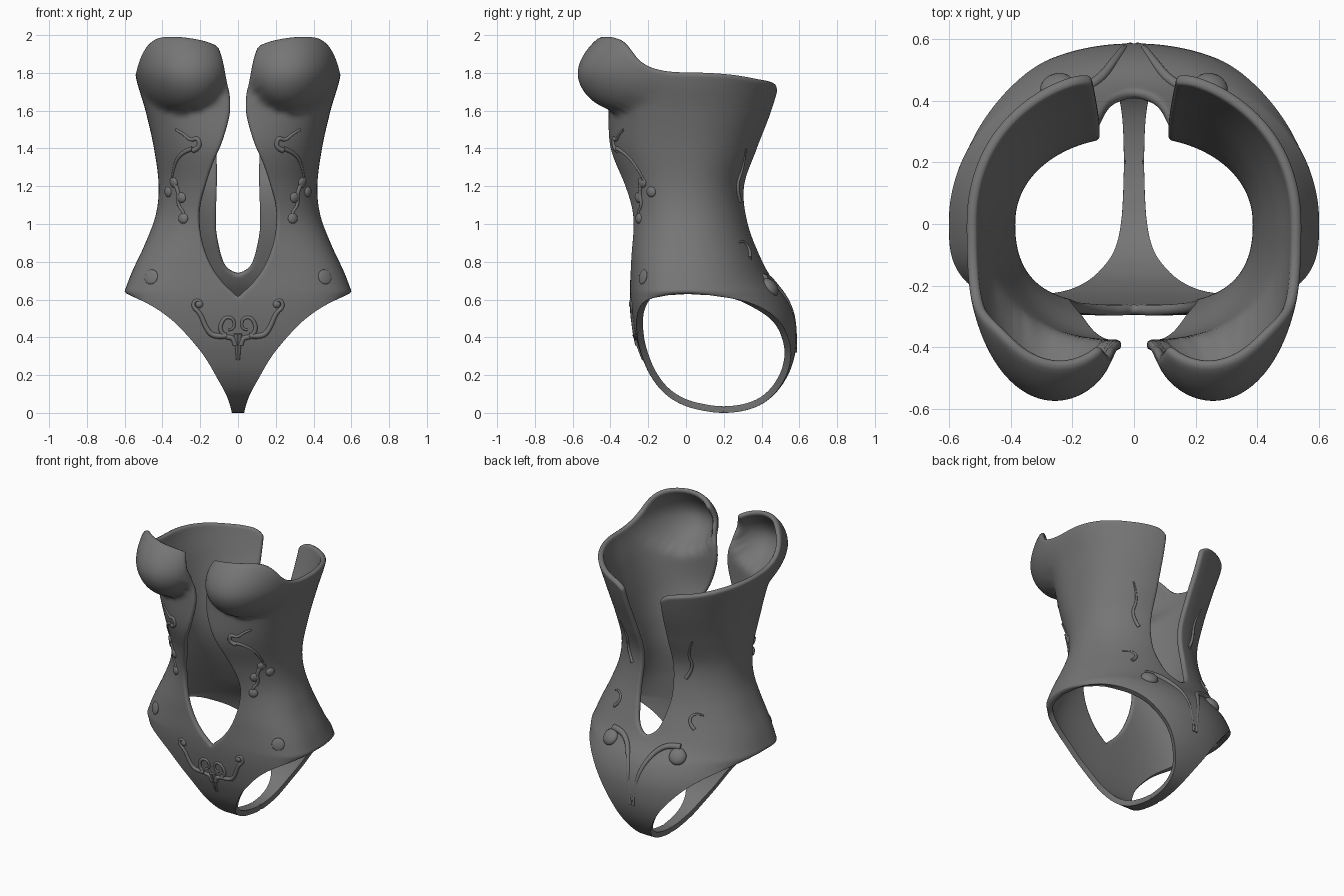
import bpy, bmesh, math
from mathutils import Vector

cube = bpy.data.objects.get("Cube")
if cube:
    bpy.data.objects.remove(cube)

metal = bpy.data.materials.new("dark grey")
metal.use_nodes = True
GREY = (0.18, 0.18, 0.18, 1)
metal.diffuse_color = GREY
metal.node_tree.nodes["Principled BSDF"].inputs["Base Color"].default_value = GREY


def smooth(table, z, key=math.sqrt):
    """Hermite interpolation through a short table of (height, value)."""
    p = [(key(a), b) for a, b in table]
    t = min(max(key(max(z, 0)), p[0][0]), p[-1][0])
    i = next((k for k in range(len(p) - 1) if t <= p[k + 1][0]), len(p) - 2)

    def slope(k):
        a, b = p[max(k - 1, 0)], p[min(k + 1, len(p) - 1)]
        return (b[1] - a[1]) / (b[0] - a[0])
    h = p[i + 1][0] - p[i][0]
    f = (t - p[i][0]) / h
    return ((2*f**3 - 3*f*f + 1) * p[i][1] + (f**3 - 2*f*f + f) * h * slope(i)
            + (3*f*f - 2*f**3) * p[i + 1][1] + (f**3 - f*f) * h * slope(i + 1))


# Body profiles by height
HIP, WAIST = 0.635, 1.2
HALF_WIDTH = [(HIP, .605), (.75, .56), (.9, .49), (1.05, .435), (1.2, .42),
              (1.4, .445), (1.6, .49), (1.8, .545), (2, .55)]
FRONT = [(0, .2), (.01, .1), (.035, 0), (.1, -.11), (.2, -.19), (.3, -.235), (.4, -.265),
         (.6, -.295), (.8, -.295), (1, -.3), (1.2, -.345), (1.4, -.405), (1.6, -.41),
         (1.8, -.4), (2, -.34)]
BACK = [(0, .2), (.01, .3), (.04, .39), (.1, .47), (.2, .54), (.3, .575), (.4, .585),
        (.5, .575), (.6, .535), (.7, .46), (.8, .41), (1, .34), (1.2, .32), (1.4, .39),
        (1.6, .47), (1.8, .53)]
LEG_EDGE = [(0, .032), (.03, .04), (.1, .065), (.2, .12), (.3, .18), (.4, .26),
            (.5, .36), (.58, .48), (HIP, .605)]
FRONT_SLIT = [(.62, 0), (.67, .06), (.76, .13), (.87, .18), (1, .208), (1.1, .205),
              (1.22, .17), (1.33, .13), (1.42, .09), (1.55, .05), (1.62, .04),
              (1.75, .05), (1.88, .075), (1.95, .1)]
BACK_SLIT = [(.74, 0), (.76, .04), (.8, .075), (.9, .105), (1, .12), (1.3, .115), (1.7, .14)]
FRONT_SQUARENESS = [(.6, 3), (.8, 2.8), (1.1, 2.3), (1.5, 2.5), (1.8, 3)]
# Top rim height by fraction across each half
FRONT_RIM = [(0, 1.945), (.1, 1.968), (.3, 1.99), (.55, 2), (.76, 1.985), (.9, 1.92), (1, 1.8)]
BACK_RIM = [(0, 1.7), (.12, 1.735), (.3, 1.75), (.6, 1.765), (1, 1.8)]


def surface(front, x, z):
    """Depth of the outer skin at a given x and height."""
    centre = smooth(FRONT if front else BACK, z)
    n = smooth(FRONT_SQUARENESS, z) if front else 2.1
    depth = abs(centre) if z >= .6 else (.295 if front else .535)
    s = min(abs(x) / smooth(HALF_WIDTH, z), 1)
    fall = depth * (1 - max(0, 1 - s**n) ** (1 / n))
    if not front:
        return centre - fall
    r2 = ((abs(x) - .3) / .245) ** 2 + ((z - 1.83) / .235) ** 2
    return centre + fall - .195 * max(0, 1 - r2) ** .6


# Shell: one half as conforming front and back grids, welded at the side seam
COLS, LOW, HIGH = 26, 46, 58
r_hip, r_top = math.sqrt(HIP), math.sqrt(2)
rows = [(r_hip * i / LOW) ** 2 for i in range(LOW)]
rows += [(r_hip + (r_top - r_hip) * i / HIGH) ** 2 for i in range(HIGH + 1)]
bm = bmesh.new()
for front in (True, False):
    grid = []
    for row, v in enumerate(rows):
        line = []
        for c in range(COLS + 1):
            s = math.sin(c / COLS * math.pi / 2)
            top = smooth(FRONT_RIM if front else BACK_RIM, s, float)
            z = v if v < WAIST else WAIST + (v - WAIST) * (top - WAIST) / (2 - WAIST)
            inner = smooth(FRONT_SLIT if front else BACK_SLIT, z)
            inner = inner if inner > .012 else 0
            outer = smooth(LEG_EDGE, z) if row < LOW else smooth(HALF_WIDTH, z)
            x = inner + (outer - inner) * s
            line.append(bm.verts.new((x, surface(front, x, z), z)))
        grid.append(line)
    for a, b in zip(grid, grid[1:]):
        for c in range(COLS):
            quad = [a[c], a[c + 1], b[c + 1], b[c]]
            bm.faces.new(quad if front else quad[::-1])
bmesh.ops.remove_doubles(bm, verts=bm.verts, dist=0.0004)
mesh = bpy.data.meshes.new("bodice_shell")
bm.to_mesh(mesh)
bm.free()
mesh.materials.append(metal)
mesh.polygons.foreach_set("use_smooth", [True] * len(mesh.polygons))
shell = bpy.data.objects.new("bodice_shell", mesh)
bpy.context.collection.objects.link(shell)
mirror = shell.modifiers.new("mirror", "MIRROR")
mirror.use_clip = True
mirror.merge_threshold = 0.0005
solid = shell.modifiers.new("thickness", "SOLIDIFY")
solid.thickness, solid.offset = 0.035, -1
shell.modifiers.new("round_rims", "SUBSURF").levels = 1
shell.modifiers["round_rims"].render_levels = 1


# Raised ornament: tapered scrolls and flattened bosses lying on the skin
def scroll(name, front, points, size):
    for side, label in ((1, "left"), (-1, "right")):
        curve = bpy.data.curves.new(name, "CURVE")
        curve.dimensions = "3D"
        curve.bevel_depth, curve.bevel_resolution = size, 2
        curve.use_fill_caps = True
        spline = curve.splines.new("NURBS")
        spline.points.add(len(points) - 1)
        for i, (x, z) in enumerate(points):
            spline.points[i].co = (side * x, surface(front, x, z), z, 1)
            spline.points[i].radius = 1 - .6 * i / (len(points) - 1)
        spline.use_endpoint_u, spline.order_u, spline.resolution_u = True, 3, 5
        curve.materials.append(metal)
        bpy.context.collection.objects.link(bpy.data.objects.new(f"{name}_{label}", curve))


def boss(name, front, x, z, size, bulge):
    e = .01
    normal = Vector((surface(front, x + e, z) - surface(front, x - e, z), -2 * e,
                     surface(front, x, z + e) - surface(front, x, z - e)))
    for side, label in ((1, "left"), (-1, "right")):
        bpy.ops.mesh.primitive_uv_sphere_add(segments=20, ring_count=10, radius=1,
                                             location=(side * x, surface(front, x, z), z))
        ob = bpy.context.object
        ob.name = f"{name}_{label}"
        ob.scale = (size, size, bulge)
        facing = Vector((side * normal.x, normal.y, normal.z))
        ob.rotation_euler = facing.to_track_quat("Z", "Y").to_euler()
        ob.data.materials.append(metal)
        bpy.ops.object.shade_smooth()


# Belly scrollwork
scroll("belly_scroll", True, [(.06, .41), (.13, .4), (.17, .45), (.2, .53), (.24, .56),
                              (.23, .6), (.19, .59), (.2, .56)], .016)
scroll("belly_loop", True, [(.015, .36), (.02, .4), (.07, .4), (.1, .45), (.07, .51),
                            (.02, .5), (.02, .44), (.05, .44)], .015)
scroll("belly_drop", True, [(.008, .42), (.008, .36), (.004, .28)], .014)
boss("belly_curl", True, .205, .575, .02, .014)

# Flank leaf ornaments
scroll("upper_leaf", True, [(.24, 1.39), (.2, 1.4), (.21, 1.46), (.25, 1.44),
                            (.29, 1.48), (.33, 1.5)], .015)
scroll("upper_stem", True, [(.24, 1.4), (.3, 1.38), (.34, 1.31), (.35, 1.24)], .013)
scroll("lower_stem", True, [(.35, 1.24), (.31, 1.18), (.32, 1.1), (.28, 1.06), (.29, 1)], .014)
for i, (x, z) in enumerate([(.34, 1.22), (.37, 1.17), (.3, 1.14), (.29, 1.03)]):
    boss(f"leaf_{i + 1}", True, x, z, .028, .014)
boss("hip_stud", True, .46, .72, .04, .01)

# Seat bosses with folds sweeping to the centre line
boss("seat_boss", False, .25, .665, .055, .032)
scroll("seat_fold", False, [(.25, .715), (.18, .72), (.11, .68), (.06, .6),
                            (.025, .48), (.01, .32)], .022)
scroll("back_leaf", False, [(.3, .82), (.25, .86), (.28, .92), (.33, .9)], .012)
scroll("back_stem", False, [(.2, 1.12), (.25, 1.2), (.22, 1.3), (.27, 1.4)], .012)
